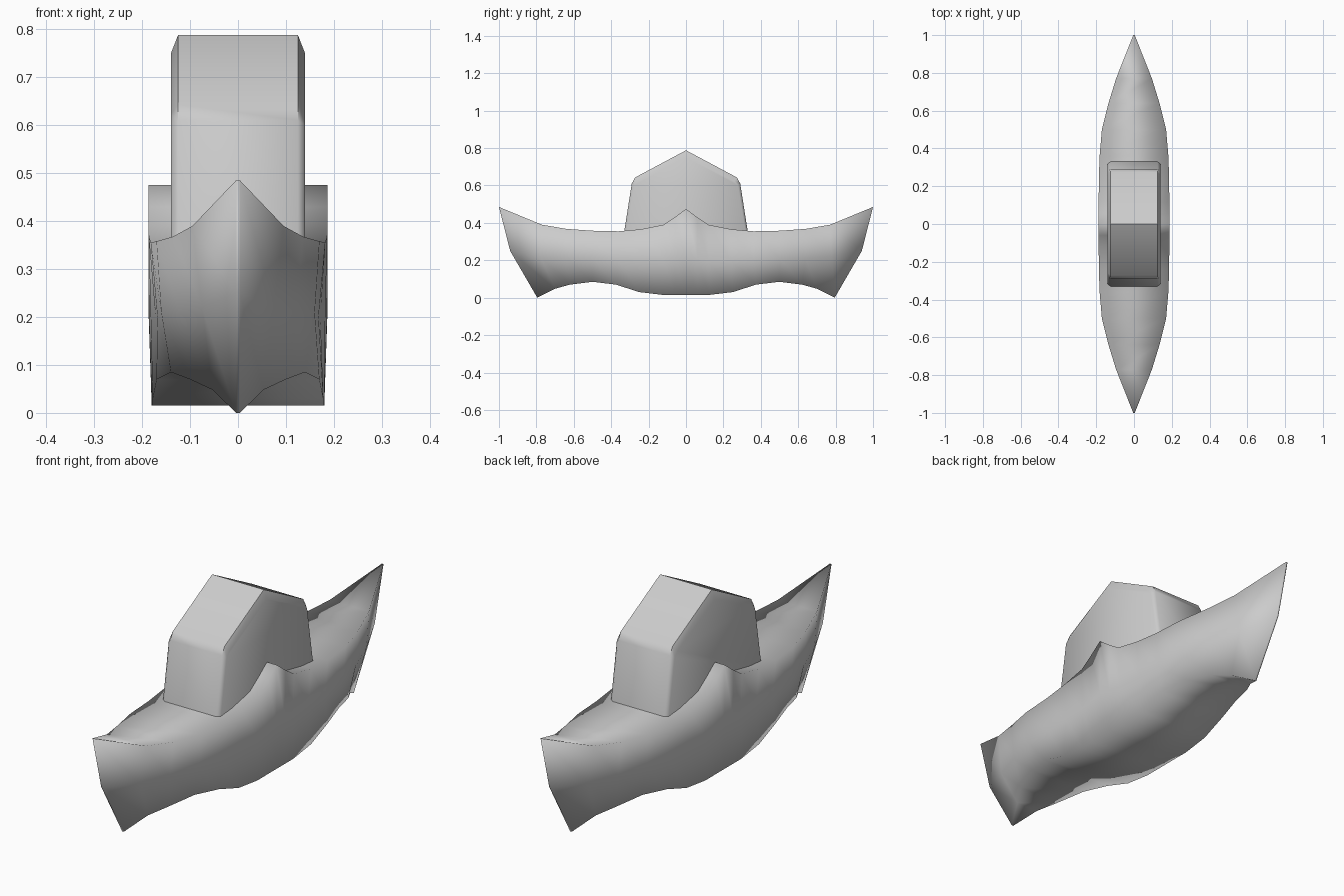
import bpy, bmesh, math

if "Cube" in bpy.data.objects:
    bpy.data.objects.remove(bpy.data.objects["Cube"])

grey = bpy.data.materials.new("plain_grey")
grey.diffuse_color = (0.6, 0.6, 0.6, 1)
grey.use_nodes = True
grey.node_tree.nodes["Principled BSDF"].inputs["Base Color"].default_value = grey.diffuse_color


def loft(name, rings):
    """Join equal-length closed rings of points and cap both ends."""
    bm = bmesh.new()
    loops = [[bm.verts.new(p) for p in ring] for ring in rings]
    for a, b in zip(loops, loops[1:]):
        n = len(a)
        for i in range(n):
            j = (i + 1) % n
            bm.faces.new((a[i], a[j], b[j], b[i]))
    bm.faces.new(loops[0])
    bm.faces.new(loops[-1])
    bmesh.ops.recalc_face_normals(bm, faces=bm.faces)
    for f in bm.faces:
        f.smooth = True
    mesh = bpy.data.meshes.new(name)
    bm.to_mesh(mesh)
    bm.free()
    mesh.materials.append(grey)
    obj = bpy.data.objects.new(name, mesh)
    bpy.context.collection.objects.link(obj)
    return obj


# Hull stations from midship to stem: (x, y, z) of gunwale, waist and chine
stations = [
    ((.187, 0, .475), (.187, 0, .22), (.180, 0, .015)),
    ((.187, .06, .43), (.186, .06, .21), (.180, .06, .015)),
    ((.187, .12, .39), (.182, .12, .20), (.180, .125, .015)),
    ((.186, .24, .366), (.172, .24, .20), (.178, .25, .03)),
    ((.182, .36, .355), (.168, .36, .20), (.170, .375, .07)),
    ((.170, .50, .358), (.160, .50, .21), (.140, .50, .085)),
    ((.135, .64, .368), (.122, .64, .21), (.100, .62, .07)),
    ((.095, .77, .39), (.075, .78, .22), (.053, .70, .048)),
    ((.004, 1.0, .485), (.004, .94, .25), (.004, .795, 0)),
]


def hull_ring(station, end):
    right = [(x, y * end, z) for x, y, z in station]
    return right + [(-x, y, z) for x, y, z in reversed(right)]


# Solid canoe-shaped hull, the same at both ends
loft("hull", [hull_ring(s, -1) for s in reversed(stations)]
     + [hull_ring(s, 1) for s in stations[1:]])

# Cabin: gabled side profile (y, z), with a smaller copy for the bevelled sides
outer = [(.334, .33), (.29, .61), (.272, .643), (0, .788)]
inner = [(.322, .33), (.278, .60), (.258, .622), (0, .75)]


def cabin_ring(half, x):
    return ([(x, y, z) for y, z in half]
            + [(x, -y, z) for y, z in reversed(half[:-1])])


cabin = loft("cabin", [cabin_ring(inner, -.14), cabin_ring(outer, -.125),
                       cabin_ring(outer, .125), cabin_ring(inner, .14)])

# Keep the roof ridge crisp and the eaves soft
bpy.context.view_layer.objects.active = cabin
cabin.select_set(True)
bpy.ops.object.shade_smooth_by_angle(angle=math.radians(50))
